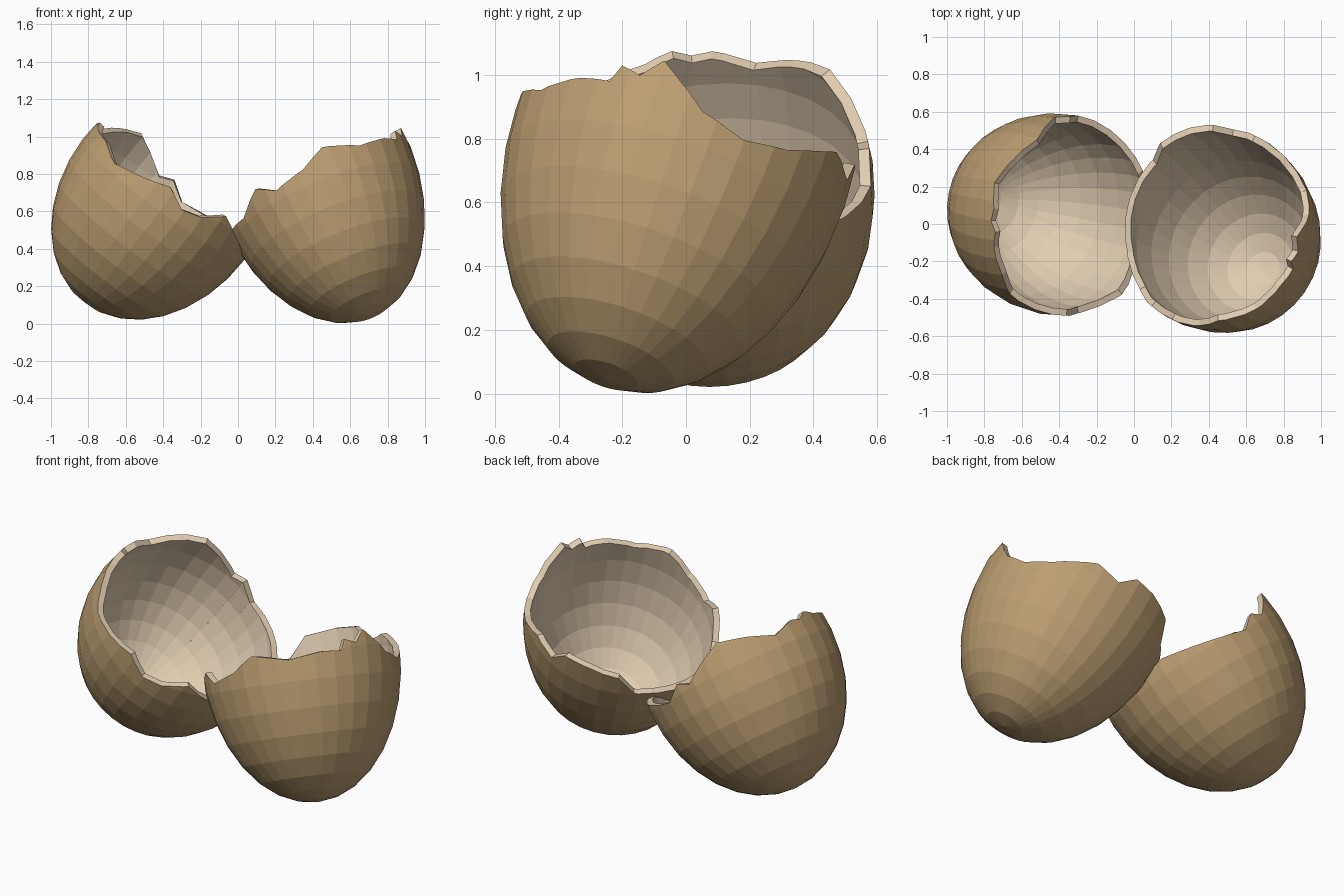
import bpy, bmesh
from math import pi, cos, sin, atan2, floor
from mathutils import Vector

if "Cube" in bpy.data.objects:
    bpy.data.objects.remove(bpy.data.objects["Cube"])

SIDES, STEP = 32, pi / 16


def material(name, color):
    m = bpy.data.materials.new(name)
    m.diffuse_color = color
    m.use_nodes = True
    m.node_tree.nodes["Principled BSDF"].inputs["Base Color"].default_value = m.diffuse_color
    return m


outer = material("shell_outside", (0.50, 0.34, 0.165, 1))
inner = material("shell_inside", (0.76, 0.61, 0.44, 1))


def lerp_table(table, t):
    for (t0, v0), (t1, v1) in zip(table, table[1:]):
        if t0 <= t <= t1:
            return v0 + (v1 - v0) * (t - t0) / max(t1 - t0, 1e-9)
    return table[-1][1]


def eggshell(name, center, axis, radius, depth, rim_points):
    """Faceted half egg opening along axis, broken off along the rim points."""
    center = Vector(center)
    turn = Vector((0, 0, 1)).rotation_difference(Vector(axis).normalized())

    # Broken edge as height over azimuth, wrapped round the shell
    rim = []
    for p in rim_points:
        q = turn.inverted() @ (Vector(p) - center)
        rim.append((atan2(q.y, q.x) % (2 * pi), q.z))
    rim.sort()
    wrapped = [(rim[-1][0] - 2 * pi, rim[-1][1])] + rim + [(rim[0][0] + 2 * pi, rim[0][1])]

    # Egg profile rings, and columns at every meridian and rim point
    rings = [(-depth * cos(i * STEP), radius * sin(i * STEP)) for i in range(13)]
    side = 2 * pi / SIDES
    angles = sorted([i * side for i in range(SIDES)] + [a for a, h in rim])

    bm = bmesh.new()
    columns = []
    for a in angles:
        top = lerp_table(wrapped, a)
        part = a - floor(a / side + 1e-6) * side
        flat = cos(side / 2) / cos(part - side / 2)
        col = []
        for h, r in rings:
            h = min(h, top)
            r = lerp_table(rings, h) * flat
            col.append(bm.verts.new((r * cos(a), r * sin(a), h)))
        columns.append(col)
    for a, b in zip(columns, columns[1:] + columns[:1]):
        for i in range(len(rings) - 1):
            bm.faces.new((a[i], a[i + 1], b[i + 1], b[i]))
    bmesh.ops.remove_doubles(bm, verts=bm.verts, dist=0.0015)
    bmesh.ops.recalc_face_normals(bm, faces=bm.faces)
    low = min(bm.faces, key=lambda f: f.calc_center_median().z)
    if low.normal.z > 0:
        bmesh.ops.reverse_faces(bm, faces=bm.faces)

    mesh = bpy.data.meshes.new(name)
    bm.to_mesh(mesh)
    bm.free()
    mesh.materials.append(outer)
    mesh.materials.append(inner)
    ob = bpy.data.objects.new(name, mesh)
    bpy.context.collection.objects.link(ob)
    ob.rotation_mode = 'QUATERNION'
    ob.rotation_quaternion = turn
    ob.location = center

    # Shell thickness with a pale inside and broken edge
    wall = ob.modifiers.new("wall", 'SOLIDIFY')
    wall.thickness = 0.035
    wall.offset = -1
    wall.material_offset = 1
    wall.material_offset_rim = 1
    return ob


# Right half, tipped towards the left and back
eggshell("right_eggshell", (0.42, -0.015, 0.752), (-0.36, 0.30, 0.885), 0.54, 0.80, [
    (.88, -.07, 1.05), (.86, -.14, .99), (.84, -.20, 1.03), (.83, -.23, .97),
    (.78, -.33, .99), (.65, -.45, .95), (.45, -.52, .945), (.35, -.53, .82),
    (.21, -.50, .71), (.11, -.42, .72), (.06, -.33, .57), (-.02, -.15, .50),
    (-.05, .10, .48), (.04, .26, .50), (.14, .30, .54), (.16, .40, .64),
    (.30, .46, .70), (.42, .49, .73), (.52, .46, .68), (.62, .42, .765),
    (.80, .28, .76), (.90, .17, .79), (.92, .05, .88)])

# Left half, tipped towards the right
eggshell("left_eggshell", (-0.397, 0.05, 0.665), (0.60, -0.12, 0.79), 0.54, 0.70, [
    (-.72, -.04, 1.06), (-.71, .02, 1.02), (-.73, .08, 1.06), (-.70, .20, 1.00),
    (-.70, -.11, 1.00), (-.67, -.24, .95), (-.63, -.33, .84), (-.50, -.44, .78),
    (-.36, -.48, .73), (-.30, -.47, .61), (-.20, -.44, .57), (-.05, -.40, .56),
    (.00, -.30, .46), (.03, -.10, .36), (.04, .10, .40), (.02, .27, .49),
    (-.05, .40, .52), (-.17, .53, .58), (-.30, .57, .65), (-.34, .58, .77),
    (-.42, .56, .79), (-.46, .50, .90), (-.50, .42, 1.00), (-.60, .31, 1.01)])
